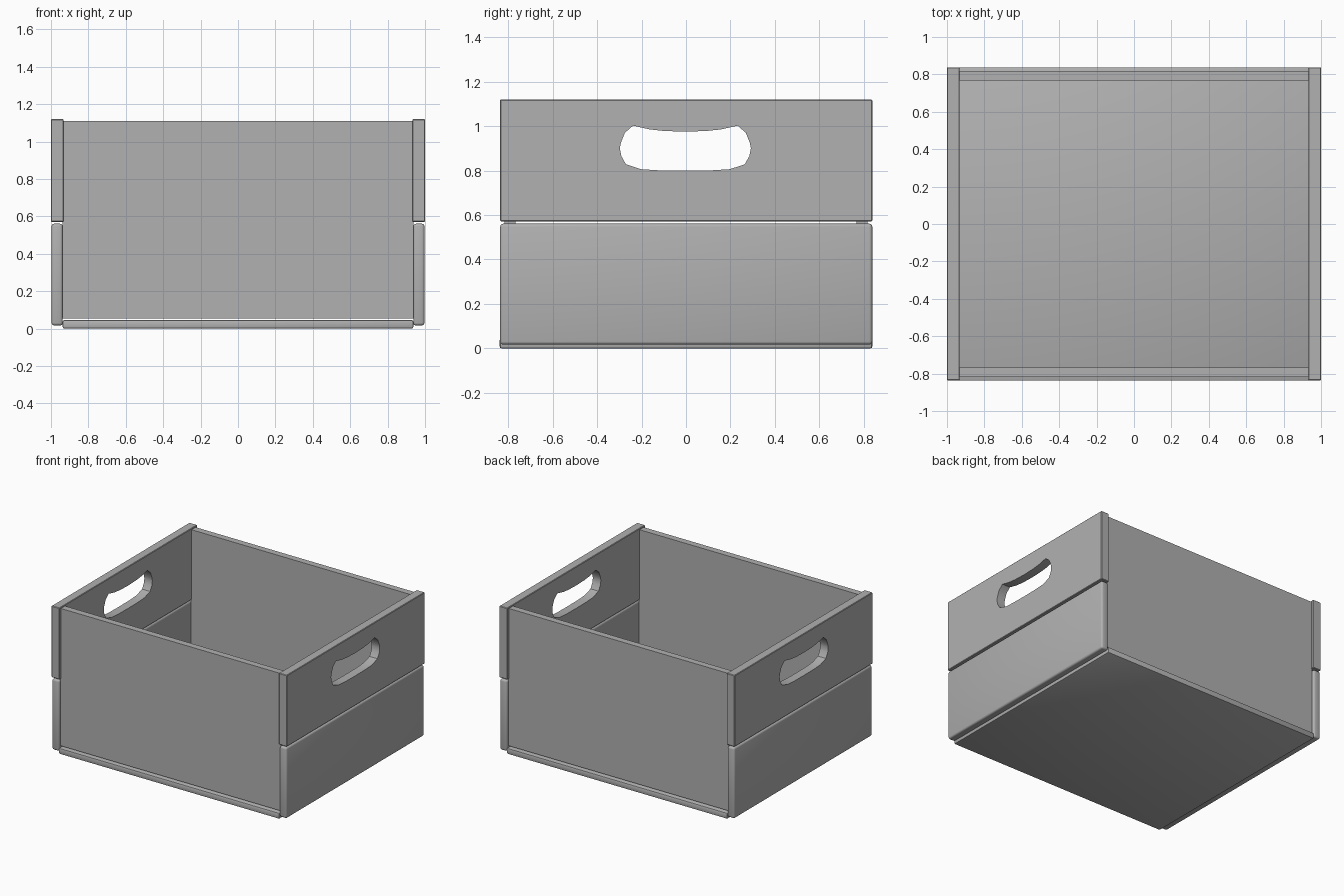
import bpy, bmesh
from mathutils import Vector

if "Cube" in bpy.data.objects:
    bpy.data.objects.remove(bpy.data.objects["Cube"])

# Dark grey paint shared by every board
grey = bpy.data.materials.new("dark_grey")
grey.diffuse_color = (0.44, 0.44, 0.44, 1)
grey.use_nodes = True
grey.node_tree.nodes["Principled BSDF"].inputs["Base Color"].default_value = grey.diffuse_color


def finish(name, bm):
    me = bpy.data.meshes.new(name)
    bm.to_mesh(me)
    bm.free()
    me.materials.append(grey)
    ob = bpy.data.objects.new(name, me)
    bpy.context.collection.objects.link(ob)
    return ob


def smooth(ob):
    bpy.ops.object.select_all(action='DESELECT')
    ob.select_set(True)
    bpy.context.view_layer.objects.active = ob
    bpy.ops.object.shade_smooth_by_angle(angle=0.6)


def board(name, lo, hi, bevel=0.0, segments=2):
    """Flat board between two corners, with softened edges."""
    lo, hi = Vector(lo), Vector(hi)
    bm = bmesh.new()
    bmesh.ops.create_cube(bm, size=1)
    for v in bm.verts:
        v.co = Vector((lo[i] + (v.co[i] + 0.5) * (hi[i] - lo[i]) for i in range(3)))
    if bevel:
        bmesh.ops.bevel(bm, geom=bm.edges[:], offset=bevel, segments=segments,
                        profile=0.5, affect='EDGES')
    return finish(name, bm)


# Half outline of the hand hole (y, z), top centre round to bottom centre
HALF_HOLE = [(0.0, 0.975), (0.095, 0.978), (0.16, 0.985), (0.235, 1.002),
             (0.272, 0.97), (0.29, 0.925), (0.295, 0.90), (0.288, 0.865),
             (0.267, 0.828), (0.20, 0.806), (0.12, 0.801), (0.0, 0.80)]


def cut_hand_hole(ob):
    outline = HALF_HOLE + [(-y, z) for y, z in HALF_HOLE[-2:0:-1]]
    bm = bmesh.new()
    face = bm.faces.new([bm.verts.new((-2, y - 0.003, z)) for y, z in outline])
    ext = bmesh.ops.extrude_face_region(bm, geom=[face])
    moved = [g for g in ext['geom'] if isinstance(g, bmesh.types.BMVert)]
    bmesh.ops.translate(bm, verts=moved, vec=(4, 0, 0))
    bmesh.ops.recalc_face_normals(bm, faces=bm.faces[:])
    cutter = finish("hand_hole_cutter", bm)
    cutter.hide_render = True
    mod = ob.modifiers.new("hand_hole", 'BOOLEAN')
    mod.operation = 'DIFFERENCE'
    mod.solver = 'EXACT'
    mod.object = cutter
    bpy.context.view_layer.objects.active = ob
    bpy.ops.object.modifier_apply(modifier=mod.name)
    bpy.data.objects.remove(cutter)


# Floor board
smooth(board("floor", (-0.937, -0.838, 0), (0.937, 0.838, 0.045), 0.008))

# Front and back panels, set in slightly from the ends and raised off the floor
for name, s in (("front_panel", -1), ("back_panel", 1)):
    a, b = sorted((s * 0.767, s * 0.817))
    board(name, (-0.937, a, 0.055), (0.937, b, 1.11))

# End boards: a rounded lower one and an upper one with a hand hole
for side, s in (("left", -1), ("right", 1)):
    a, b = sorted((s * 0.937, s * 0.997))
    smooth(board(side + "_lower_end", (a, -0.836, 0.017), (b, 0.838, 0.561), 0.014, 3))
    a, b = sorted((s * 0.932, s * 1.0))
    upper = board(side + "_upper_end", (a, -0.836, 0.571), (b, 0.838, 1.12), 0.004, 1)
    cut_hand_hole(upper)
    smooth(upper)
